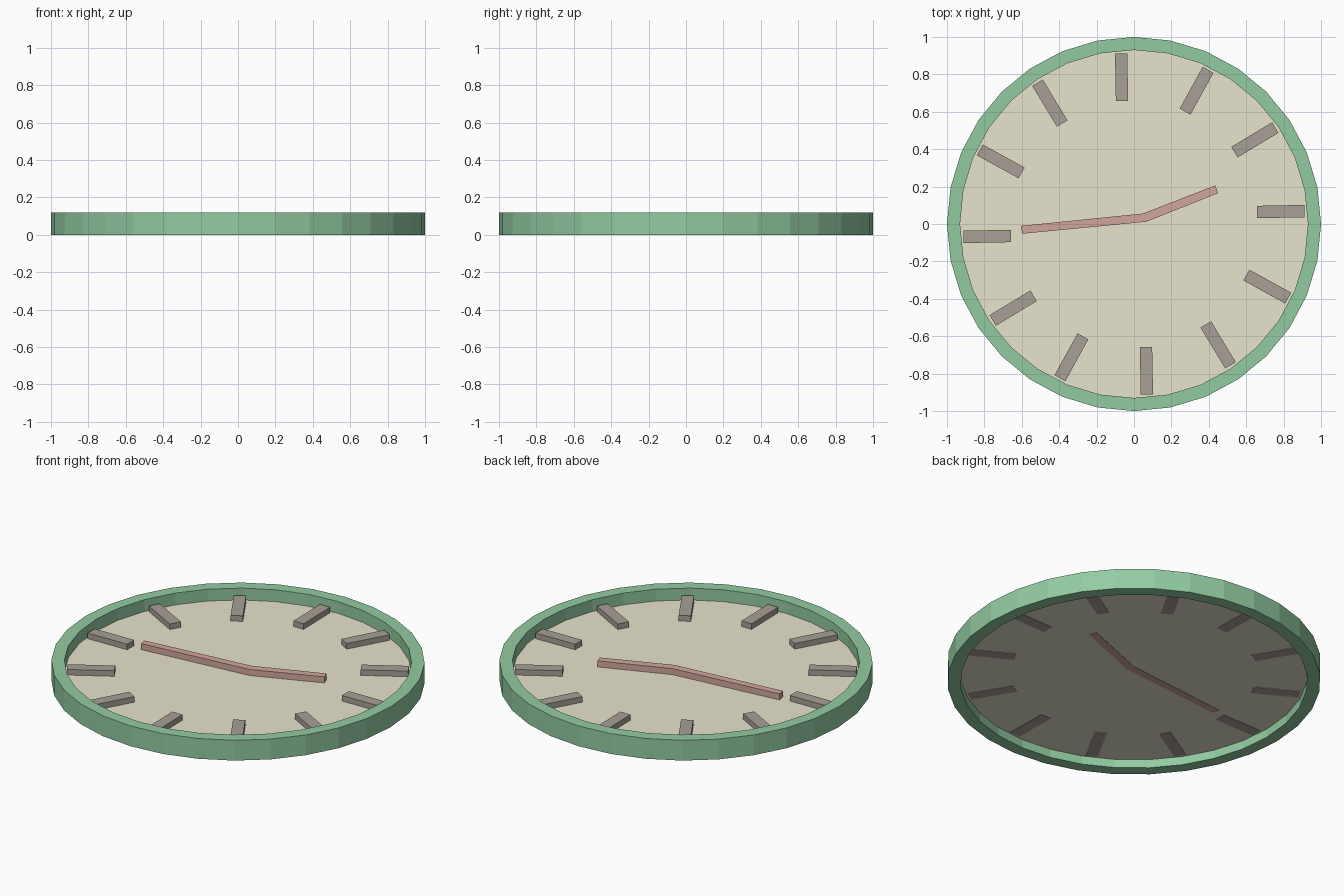
import bpy
import bmesh
from math import cos, sin, pi, radians
from mathutils import Matrix

if "Cube" in bpy.data.objects:
    bpy.data.objects.remove(bpy.data.objects["Cube"])

SIDES = 32
FACE_Z = 0.05


def finish(bm, name, color):
    bm.normal_update()
    mesh = bpy.data.meshes.new(name)
    bm.to_mesh(mesh)
    bm.free()
    obj = bpy.data.objects.new(name, mesh)
    bpy.context.collection.objects.link(obj)
    mat = bpy.data.materials.new(name + "_color")
    mat.diffuse_color = (*color, 1)
    mat.use_nodes = True
    mat.node_tree.nodes["Principled BSDF"].inputs["Base Color"].default_value = mat.diffuse_color
    mesh.materials.append(mat)
    return obj


def add_prism(bm, points, z0, z1):
    # points run counter-clockwise seen from above
    low = [bm.verts.new((x, y, z0)) for x, y in points]
    high = [bm.verts.new((x, y, z1)) for x, y in points]
    bm.faces.new(low[::-1])
    bm.faces.new(high)
    n = len(points)
    for i in range(n):
        j = (i + 1) % n
        bm.faces.new((low[i], low[j], high[j], high[i]))
    return low + high


# Rim: square profile swept round 32 sides
bm = bmesh.new()
profile = [(0.93, 0.0), (1.0, 0.0), (1.0, 0.12), (0.93, 0.12)]
rings = []
for i in range(SIDES):
    a = 2 * pi * i / SIDES
    rings.append([bm.verts.new((r * cos(a), r * sin(a), z)) for r, z in profile])
for i in range(SIDES):
    p, q = rings[i], rings[(i + 1) % SIDES]
    for k in range(4):
        m = (k + 1) % 4
        bm.faces.new((p[k], q[k], q[m], p[m]))
bmesh.ops.recalc_face_normals(bm, faces=bm.faces)
finish(bm, "rim", (0.29, 0.60, 0.36))

# Dial: one flat disc
bm = bmesh.new()
bmesh.ops.create_circle(bm, cap_ends=True, segments=SIDES, radius=0.93,
                        matrix=Matrix.Translation((0, 0, FACE_Z)))
finish(bm, "dial", (0.80, 0.77, 0.61))

# Hour markers: twelve bars, slightly off the radial line
bm = bmesh.new()
bar = [(0.657, 0.031), (0.912, 0.036), (0.912, 0.102), (0.657, 0.097)]
for i in range(12):
    verts = add_prism(bm, bar, FACE_Z - 0.002, FACE_Z + 0.033)
    bmesh.ops.rotate(bm, verts=verts, cent=(0, 0, 0),
                     matrix=Matrix.Rotation(radians(30 * i), 3, 'Z'))
finish(bm, "hour_markers", (0.39, 0.35, 0.31))

# Hands: one bent bar
bm = bmesh.new()
add_prism(bm, [(-0.598, -0.052), (0.066, 0.012), (0.450, 0.165),
               (0.434, 0.206), (0.048, 0.056), (-0.604, -0.010)],
          FACE_Z - 0.002, FACE_Z + 0.036)
finish(bm, "hands", (0.63, 0.38, 0.33))
